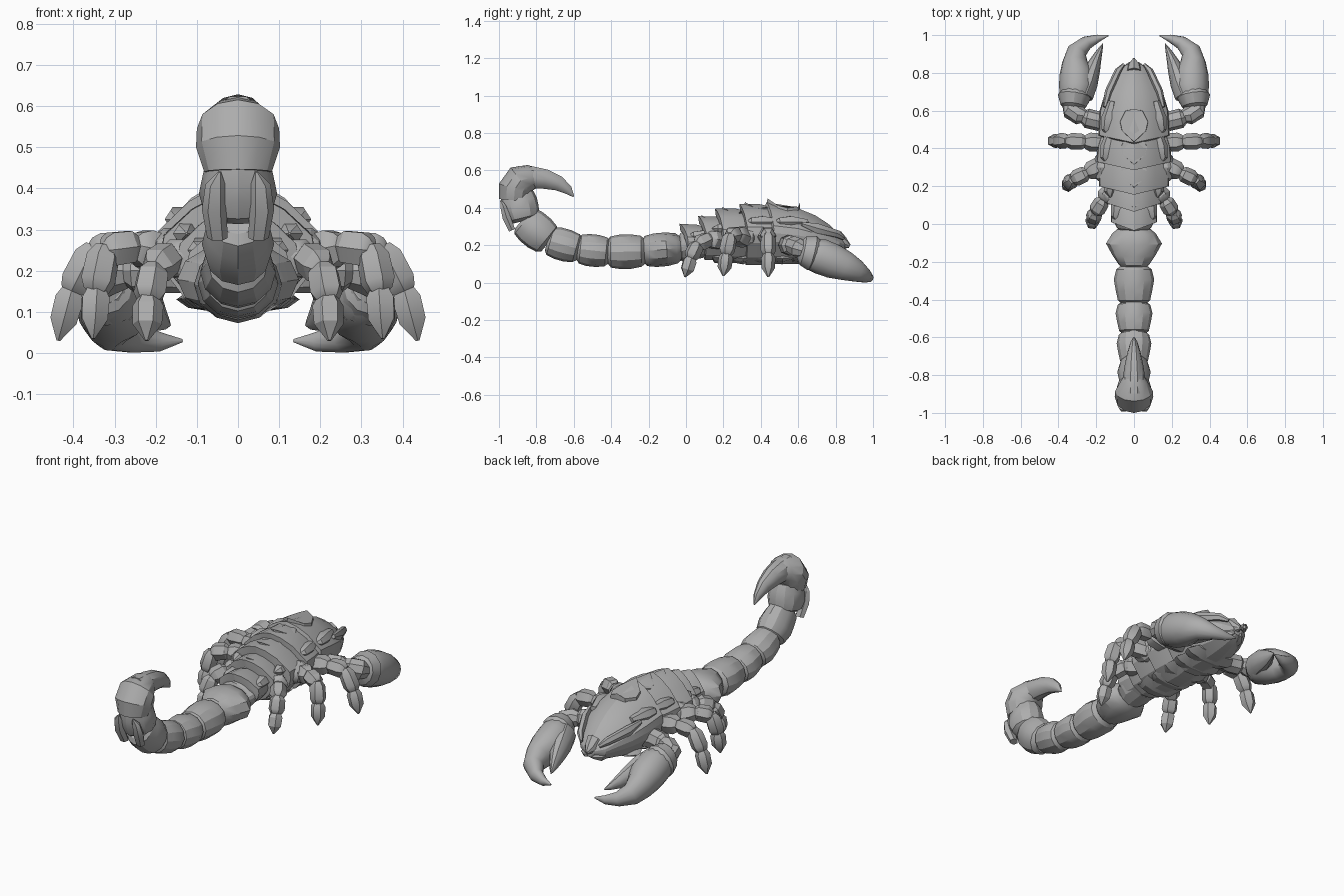
import bpy, bmesh, math
from mathutils import Vector

shell = bpy.data.materials.new("shell_grey")
shell.diffuse_color = (0.42, 0.42, 0.42, 1)
X, Z = Vector((1, 0, 0)), Vector((0, 0, 1))


def loft(name, rings, mirror=False, angle=30):
    """Skin closed rings of equal length and cap both ends."""
    bm = bmesh.new()
    vs = [[bm.verts.new(p) for p in r] for r in rings]
    n = len(rings[0])
    for a, b in zip(vs, vs[1:]):
        for i in range(n):
            j = (i + 1) % n
            bm.faces.new((a[i], a[j], b[j], b[i]))
    bm.faces.new(vs[0])
    bm.faces.new(vs[-1])
    bmesh.ops.recalc_face_normals(bm, faces=bm.faces)
    me = bpy.data.meshes.new(name)
    bm.to_mesh(me)
    bm.free()
    me.materials.append(shell)
    ob = bpy.data.objects.new(name, me)
    bpy.context.collection.objects.link(ob)
    if mirror:
        ob.modifiers.new("mirror", 'MIRROR')
    bpy.ops.object.select_all(action='DESELECT')
    ob.select_set(True)
    bpy.context.view_layer.objects.active = ob
    bpy.ops.object.shade_smooth_by_angle(angle=math.radians(angle))
    return ob


def tube(name, stations, n=8, side=None, mirror=False, angle=30):
    """Sweep an oval through stations (x, y, z, half width, half height)."""
    pts = [Vector(s[:3]) for s in stations]
    rings = []
    for i, s in enumerate(stations):
        t = (pts[min(i + 1, len(pts) - 1)] - pts[max(i - 1, 0)]).normalized()
        u = side or t.cross(Z).normalized()
        v = t.cross(u).normalized()
        rings.append([pts[i] + u * s[3] * math.cos(a) + v * s[4] * math.sin(a)
                      for a in (math.tau * k / n for k in range(n))])
    return loft(name, rings, mirror, angle)


# Half cross-section of the armoured body: share of width, share of height
HALF = [(0, 1), (.28, .95), (.6, .84), (.97, .62), (1, .5), (.95, .36), (.65, .12), (.2, 0)]


def body_part(name, stations):
    """Stations are (y, half width, top, bottom, backward point of the plate)."""
    rings = []
    for y, w, top, bot, point in stations:
        def at(fx, fz):
            dy = point * (1 - abs(fx)) * (1 if fz > .5 else .3)
            return (fx * w, y - dy, bot + fz * (top - bot))
        rings.append([at(fx, fz) for fx, fz in HALF] +
                     [at(-fx, fz) for fx, fz in reversed(HALF[1:])])
    return loft(name, rings, angle=18)


# Head carapace
body_part("head", [(.85, .03, .225, .165, 0), (.82, .08, .26, .145, 0),
                   (.76, .118, .315, .125, 0), (.69, .155, .36, .11, 0), (.60, .182, .405, .10, .02),
                   (.47, .188, .43, .10, .04), (.45, .15, .40, .12, .03)])

# Overlapping body plates: front, rear, widths, tops, bottoms
plates = [(.50, .33, .165, .20, .395, .42, .115, .095),
          (.36, .20, .17, .185, .375, .395, .12, .105),
          (.25, .11, .13, .145, .33, .355, .135, .12),
          (.15, .01, .10, .122, .28, .315, .145, .13)]
for i, (y0, y1, w0, w1, t0, t1, b0, b1) in enumerate(plates):
    body_part(f"body_plate_{i + 1}", [
        (y0, w0, t0, b0, 0), ((y0 + y1) / 2, (w0 + w1) / 2 + .01, (t0 + t1) / 2 + .012, b1, .02),
        (y1, w1, t1, b1, .045), (y1 - .01, w1 * .8, t1 - .04, b1 + .03, .03)])
body_part("rear_body", [(.08, .10, .28, .13, 0), (.02, .112, .29, .12, 0),
                        (-.02, .09, .265, .115, .01), (-.045, .06, .23, .14, 0)])

# Raised crest scales down the middle of the back
for i, (y, z, w, l) in enumerate([(.60, .415, .08, .17), (.46, .415, .075, .15),
                                  (.33, .39, .075, .14), (.21, .345, .07, .13)]):
    outline = [(0, l * .05), (w * .6, 0), (w, -l * .35), (w * .85, -l * .65), (0, -l),
               (-w * .85, -l * .65), (-w, -l * .35), (-w * .6, 0)]
    lift = .14 if i == 0 else .03
    low = [(px, y + py, z - .04 - abs(px) * .5) for px, py in outline]
    high = [(px * .92, y + py * .97, z + .012 - abs(px) * .45 - py * lift) for px, py in outline]
    loft(f"crest_scale_{i + 1}", [low, high])

# Brow ridges, snout, jaws and flank scales
tube("brow_ridge", [(.055, .845, .235, .008, .01), (.085, .81, .26, .018, .022),
                    (.135, .70, .29, .02, .03), (.155, .62, .315, .01, .012)], 6, mirror=True)
tube("snout", [(0, .80, .235, .045, .05), (0, .84, .21, .035, .035), (0, .875, .195, .006, .01)], 8, side=X)
tube("jaw", [(.04, .76, .17, .035, .03), (.04, .82, .17, .03, .028),
             (.02, .855, .17, .006, .008)], 6, mirror=True)
for i, (x, y, z) in enumerate([(.135, .56, .325), (.14, .41, .325), (.12, .23, .29), (.085, .10, .25)]):
    tube(f"flank_scale_{i + 1}", [(x - .02, y + .09, z, .02, .015), (x, y, z, .038, .035),
                                  (x + .01, y - .06, z, .028, .025),
                                  (x + .005, y - .09, z, .003, .003)], 6, mirror=True)

# Broad belly bands
for i in range(5):
    y = .62 - i * .105
    tube(f"belly_band_{i + 1}", [(0, y + .055, .135, .12, .015), (0, y, .13, .15 - i * .01, .034),
                                 (0, y - .045, .135, .13 - i * .01, .03),
                                 (0, y - .055, .14, .10, .012)], 10, side=X)

# Tail segments: start, end, half width, half height
joints = [(-.035, .185), (-.225, .168), (-.415, .163), (-.575, .18),
          (-.735, .225), (-.87, .335), (-.905, .48)]
sizes = [(.148, .09), (.107, .092), (.098, .086), (.092, .086), (.088, .098), (.095, .098)]
for i, (w, h) in enumerate(sizes):
    (ya, za), (yb, zb) = joints[i], joints[i + 1]
    taper = .55 if i == 0 else .8
    prof = [(-.04, .6, .7), (.08, .78 if i == 0 else .88, .9), (.36, 1, 1), (.68, .5 + taper / 2, 1),
            (.94, taper, .9), (1.03, taper * .8, .65)]
    tube(f"tail_segment_{i + 1}",
         [(0, ya + (yb - ya) * t, za + (zb - za) * t, w * fw, h * fh) for t, fw, fh in prof],
         12, side=X, angle=28)

# Tail bulb, curved sting and the keels behind it
tube("tail_bulb", [(0, -.92, .44, .082, .08), (0, -.915, .50, .102, .09),
                   (0, -.885, .545, .10, .088), (0, -.835, .56, .072, .07),
                   (0, -.80, .56, .05, .055)], 12, side=X, angle=28)
tube("sting", [(0, -.90, .565, .06, .062), (0, -.82, .562, .06, .062), (0, -.75, .553, .05, .055),
               (0, -.68, .53, .035, .042), (0, -.63, .495, .02, .026),
               (0, -.60, .46, .003, .004)], 10, side=X, angle=35)
tube("tail_keel", [(.05, -.93, .28, .025, .02), (.058, -.96, .35, .03, .025),
                   (.055, -.978, .41, .024, .018), (.045, -.99, .44, .004, .004)],
     6, side=X, mirror=True)

# Hips and legs: hip, thigh, knee, shin and foot points
legs = {"front_leg": [(.15, .43, .235), (.26, .435, .255), (.355, .44, .25), (.405, .44, .15), (.437, .44, .03)],
        "middle_leg": [(.16, .32, .235), (.25, .27, .26), (.325, .235, .25), (.345, .215, .15), (.352, .20, .035)],
        "rear_leg": [(.11, .19, .22), (.165, .125, .235), (.205, .06, .205), (.218, .025, .13), (.222, -.005, .03)]}
for name, pts in legs.items():
    thick = (.05, .044, .042, .04)
    for k in range(4):
        a, b, r = Vector(pts[k]), Vector(pts[k + 1]), thick[k]
        prof = [(-.1, .55), (.15, .95), (.75, 1), (.97, .75), (1.06, .45)]
        if k == 3:
            prof = [(-.08, .6), (.15, .95), (.6, .9), (1, .12)]
        tube(f"{name}_{('hip', 'thigh', 'shin', 'foot')[k]}",
             [(*a.lerp(b, t), r * s, r * s * 1.05) for t, s in prof], 6, mirror=True)
tube("hip_bulge", [(.155, .22, .245, .02, .02), (.16, .245, .245, .045, .045),
                   (.16, .30, .245, .062, .062), (.16, .355, .245, .045, .045),
                   (.155, .38, .245, .02, .02)], 10, mirror=True)

# Claw arm
tube("claw_upper_arm", [(.12, .55, .19, .045, .045), (.19, .545, .20, .052, .055),
                        (.25, .56, .20, .052, .055), (.275, .565, .20, .03, .035)], 8, mirror=True)
tube("claw_forearm", [(.25, .57, .20, .03, .035), (.29, .575, .20, .05, .05),
                      (.335, .60, .185, .048, .055), (.345, .63, .17, .035, .04)], 8, mirror=True)

# Claw palm with a collar and large curved finger, and the smaller inner finger
tube("claw_collar", [(.325, .60, .175, .03, .04), (.322, .625, .17, .068, .078),
                     (.316, .675, .158, .088, .095), (.313, .69, .153, .075, .085)], 12, mirror=True)
tube("claw", [(.32, .61, .17, .045, .05), (.315, .65, .16, .076, .083),
              (.305, .72, .14, .092, .097), (.304, .79, .113, .091, .094),
              (.312, .855, .088, .068, .08), (.302, .915, .061, .052, .06),
              (.25, .96, .037, .036, .038), (.19, .983, .027, .02, .024),
              (.135, .998, .03, .003, .004)],
     14, mirror=True, angle=40)
tube("claw_inner_finger", [(.275, .68, .15, .06, .075), (.245, .75, .132, .055, .07),
                           (.22, .82, .108, .042, .054), (.197, .88, .087, .026, .036),
                           (.178, .925, .074, .013, .018), (.165, .955, .068, .002, .003)],
     10, mirror=True, angle=40)
